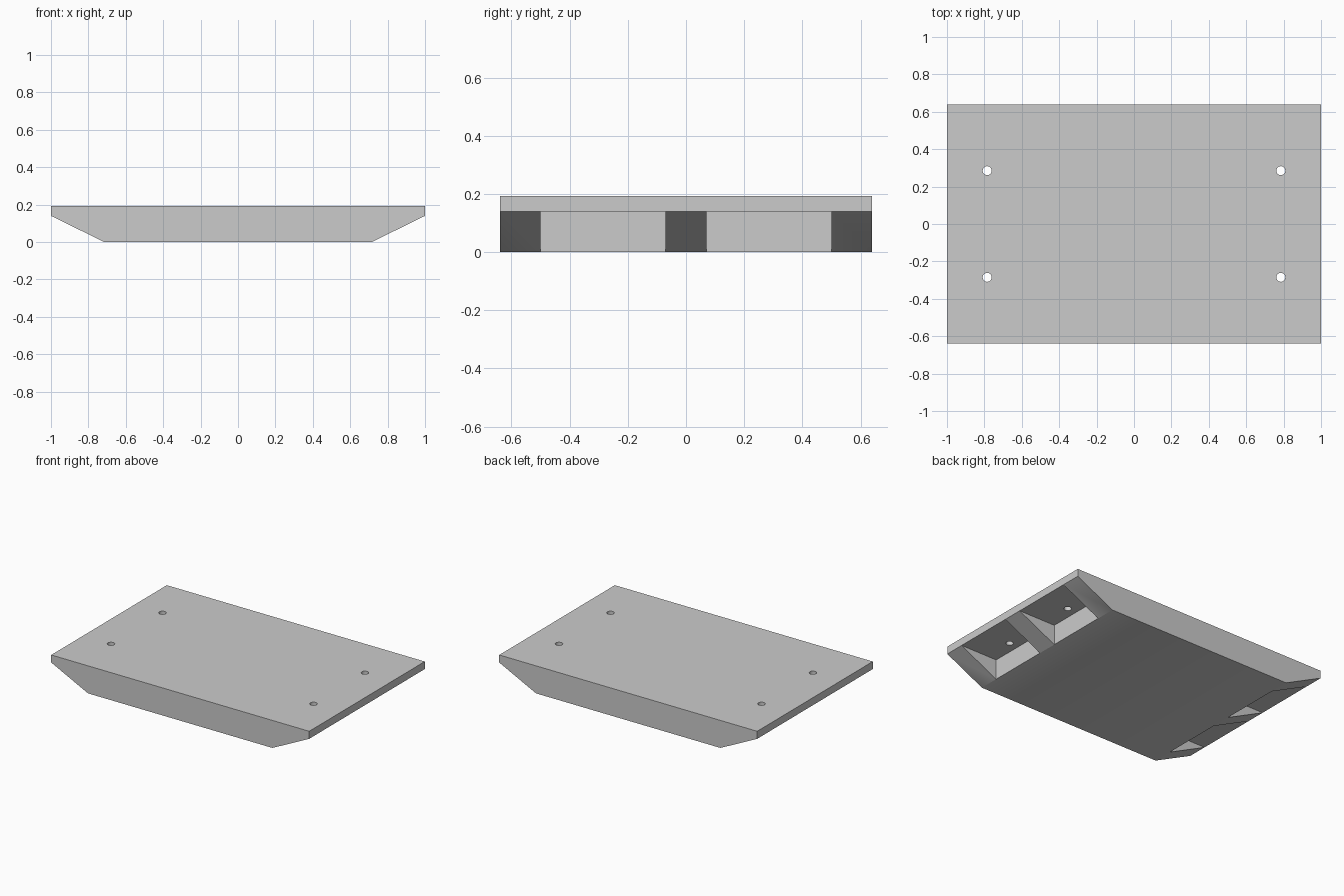
import bpy, bmesh
from mathutils import Matrix, Vector

cube = bpy.data.objects.get("Cube")
if cube:
    bpy.data.objects.remove(cube, do_unlink=True)

HALF_LENGTH, HALF_WIDTH, HEIGHT = 1.0, 0.64, 0.193
LIP_Z, FLOOR_X = 0.14, 0.715          # underside of the rim, start of the end slopes
POCKET_Y, POCKET_WIDTH = 0.285, 0.43
HOLE_X, HOLE_RADIUS = 0.785, 0.024

grey = bpy.data.materials.new("light grey")
grey.use_nodes = True
colour = (0.6, 0.6, 0.6, 1)
grey.diffuse_color = colour
grey.node_tree.nodes["Principled BSDF"].inputs["Base Color"].default_value = colour


def make_object(name, bm):
    bmesh.ops.recalc_face_normals(bm, faces=bm.faces)
    mesh = bpy.data.meshes.new(name)
    bm.to_mesh(mesh)
    bm.free()
    mesh.materials.append(grey)
    obj = bpy.data.objects.new(name, mesh)
    bpy.context.collection.objects.link(obj)
    return obj


def cut(target, cutter):
    mod = target.modifiers.new(cutter.name, 'BOOLEAN')
    mod.operation = 'DIFFERENCE'
    mod.solver = 'EXACT'
    mod.object = cutter
    bpy.context.view_layer.objects.active = target
    bpy.ops.object.modifier_apply(modifier=mod.name)
    bpy.data.objects.remove(cutter, do_unlink=True)


# Base plate: side profile with sloping ends, extruded across the width
profile = [(-FLOOR_X, 0), (FLOOR_X, 0), (HALF_LENGTH, LIP_Z),
           (HALF_LENGTH, HEIGHT), (-HALF_LENGTH, HEIGHT), (-HALF_LENGTH, LIP_Z)]
bm = bmesh.new()
face = bm.faces.new([bm.verts.new((x, -HALF_WIDTH, z)) for x, z in profile])
side = bmesh.ops.extrude_face_region(bm, geom=[face])["geom"]
bmesh.ops.translate(bm, vec=(0, 2 * HALF_WIDTH, 0),
                    verts=[v for v in side if isinstance(v, bmesh.types.BMVert)])
base = make_object("base_plate", bm)

# Pockets under both ends, leaving three ribs at each end
bm = bmesh.new()
depth = 0.4
for sx in (-1, 1):
    for sy in (-1, 1):
        place = Matrix.Translation((sx * (FLOOR_X + depth / 2), sy * POCKET_Y, LIP_Z - depth / 2))
        size = Matrix.Diagonal(Vector((depth, POCKET_WIDTH, depth, 1)))
        bmesh.ops.create_cube(bm, size=1, matrix=place @ size)
cut(base, make_object("pocket_cutter", bm))

# Bolt holes through the rim above each pocket
bm = bmesh.new()
for sx in (-1, 1):
    for sy in (-1, 1):
        bmesh.ops.create_cone(bm, cap_ends=True, segments=32, radius1=HOLE_RADIUS,
                              radius2=HOLE_RADIUS, depth=1,
                              matrix=Matrix.Translation((sx * HOLE_X, sy * POCKET_Y, HEIGHT)))
cut(base, make_object("bolt_hole_cutter", bm))

# Smooth hole walls, crisp edges elsewhere
base.select_set(True)
bpy.context.view_layer.objects.active = base
bpy.ops.object.shade_smooth_by_angle(angle=0.5)
